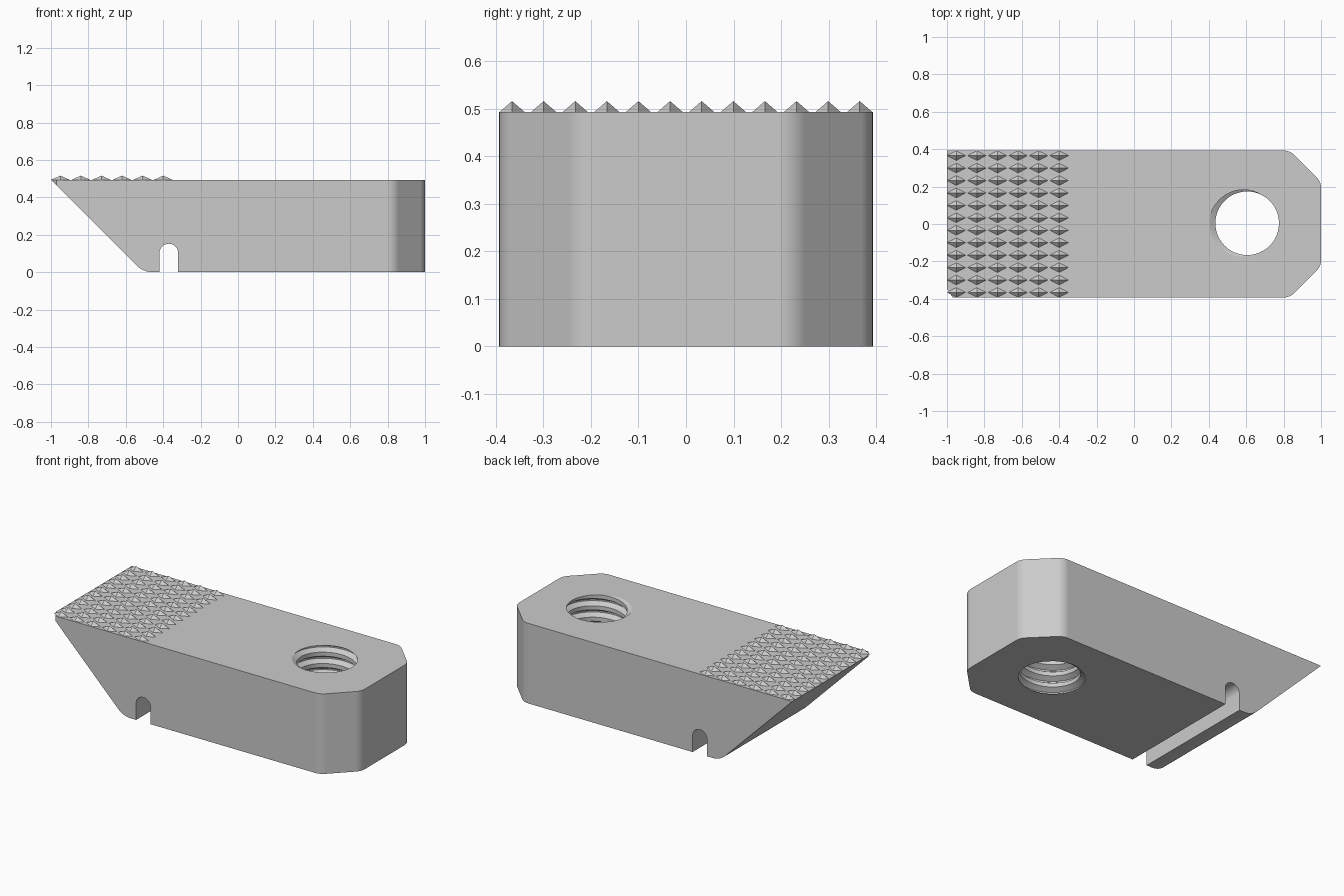
import bpy, bmesh, math
from mathutils import Vector

if "Cube" in bpy.data.objects:
    bpy.data.objects.remove(bpy.data.objects["Cube"])

TOP = 0.4935      # height of the flat top
HALF_W = 0.393    # half width of the jaw

steel = bpy.data.materials.new("steel_grey")
steel.diffuse_color = (0.6, 0.6, 0.6, 1)
steel.use_nodes = True
steel.node_tree.nodes["Principled BSDF"].inputs["Base Color"].default_value = steel.diffuse_color


def add_object(name, bm):
    bmesh.ops.recalc_face_normals(bm, faces=bm.faces)
    mesh = bpy.data.meshes.new(name)
    bm.to_mesh(mesh)
    bm.free()
    mesh.materials.append(steel)
    obj = bpy.data.objects.new(name, mesh)
    bpy.context.collection.objects.link(obj)
    return obj


def fillet(corners, segs=6):
    """Outline from (x, y, radius) corners, rounding those with a radius."""
    out = []
    for i, (x, y, r) in enumerate(corners):
        p = Vector((x, y))
        if r == 0:
            out.append(p)
            continue
        a = (Vector(corners[i - 1][:2]) - p).normalized()
        b = (Vector(corners[(i + 1) % len(corners)][:2]) - p).normalized()
        half = a.angle(b) / 2
        centre = p + (a + b).normalized() * (r / math.sin(half))
        start = p + a * (r / math.tan(half)) - centre
        end = p + b * (r / math.tan(half)) - centre
        sweep = math.pi - 2 * half
        for k in range(segs + 1):
            t = k / segs
            v = (start * math.sin((1 - t) * sweep) + end * math.sin(t * sweep)) / math.sin(sweep) \
                if sweep < 3 else start.lerp(end, t)
            out.append(centre + v)
    return out


def prism(name, outline, to_3d, depth):
    bm = bmesh.new()
    face = bm.faces.new([bm.verts.new(to_3d(p)) for p in outline])
    ext = bmesh.ops.extrude_face_region(bm, geom=[face])
    verts = [g for g in ext["geom"] if isinstance(g, bmesh.types.BMVert)]
    bmesh.ops.translate(bm, verts=verts, vec=depth)
    return add_object(name, bm)


def cut(obj, other, operation):
    mod = obj.modifiers.new("cut", "BOOLEAN")
    mod.operation, mod.object, mod.solver = operation, other, "EXACT"
    bpy.context.view_layer.objects.active = obj
    bpy.ops.object.modifier_apply(modifier=mod.name)
    bpy.data.objects.remove(other)


# Jaw body: side profile with sloped nose and round-topped slot
side = fillet([(-1, TOP, 0), (-0.507, 0, 0.12), (-0.42, 0, 0), (-0.42, 0.152, 0.0495),
               (-0.32, 0.152, 0.0495), (-0.32, 0, 0), (1.1, 0, 0), (1.1, TOP, 0)])
body = prism("jaw_body", side, lambda p: (p.x, -0.5, p.y), (0, 1, 0))

# Plan outline: chamfered, softened tail corners and one clipped nose corner
plan = fillet([(-1.06, HALF_W, 0), (-1.06, -0.249, 0), (-0.97, -HALF_W, 0),
               (0.833, -HALF_W, 0.08), (1, -0.226, 0.08),
               (1, 0.226, 0.08), (0.833, HALF_W, 0.08)])
cut(body, prism("plan_cutter", plan, lambda p: (p.x, p.y, -0.1), (0, 0, 0.8)), "INTERSECT")

# Threaded hole: helical cutter, rows follow the thread crests and roots
PITCH, N, TURNS = 0.07, 48, 11
R_IN, R_OUT = 0.17, 0.2
SHAPE = [(-0.06, R_OUT), (0.06, R_OUT), (0.32, R_IN), (0.68, R_IN)]
bm = bmesh.new()
z0 = TOP - 8.5 * PITCH
grid = []
for k in range(TURNS * 4 + 1):
    turn, (off, r) = k // 4, SHAPE[k % 4]
    row = []
    for i in range(N):
        a = 2 * math.pi * i / N
        row.append(bm.verts.new((0.605 + r * math.cos(a), 0.004 + r * math.sin(a),
                                 z0 + PITCH * (turn + off + i / N))))
    grid.append(row)


def thread_vert(k, i):
    return grid[k][i] if i < N else grid[k + 4][0]


last = TURNS * 4 - 4
for k in range(last):
    for i in range(N):
        bm.faces.new([thread_vert(k, i), thread_vert(k, i + 1),
                      thread_vert(k + 1, i + 1), thread_vert(k + 1, i)])
for k, z in ((0, -0.4), (last, 0.9)):
    ring = grid[k] + [grid[k + j][0] for j in (4, 3, 2, 1)]
    tip = bm.verts.new((0.605, 0.004, z))
    for j, v in enumerate(ring):
        bm.faces.new([tip, v, ring[(j + 1) % len(ring)]])
bmesh.ops.delete(bm, geom=[v for v in bm.verts if not v.link_faces], context="VERTS")
bmesh.ops.triangulate(bm, faces=bm.faces)
cut(body, add_object("thread_cutter", bm), "DIFFERENCE")

# Smooth fillets and thread, flat main faces
bpy.ops.object.select_all(action="DESELECT")
body.select_set(True)
bpy.context.view_layer.objects.active = body
bpy.ops.object.shade_smooth_by_angle(angle=math.radians(25))
weighted = body.modifiers.new("weighted_normals", "WEIGHTED_NORMAL")
weighted.keep_sharp = True
bpy.ops.object.modifier_apply(modifier=weighted.name)

# Grip teeth: rows of small diamond-based pyramids
bm = bmesh.new()
HX, HY = 0.05, 0.026
for col in range(6):
    for row in range(12):
        x, y = -0.95 + 0.11 * col, -0.366 + 0.0665 * row
        base = [bm.verts.new((x + dx, y + dy, TOP))
                for dx, dy in ((HX, 0), (0, HY), (-HX, 0), (0, -HY))]
        tip = bm.verts.new((x, y, 0.516))
        for j in range(4):
            bm.faces.new([base[j], base[(j + 1) % 4], tip])
        bm.faces.new(base[::-1])
add_object("grip_teeth", bm)
